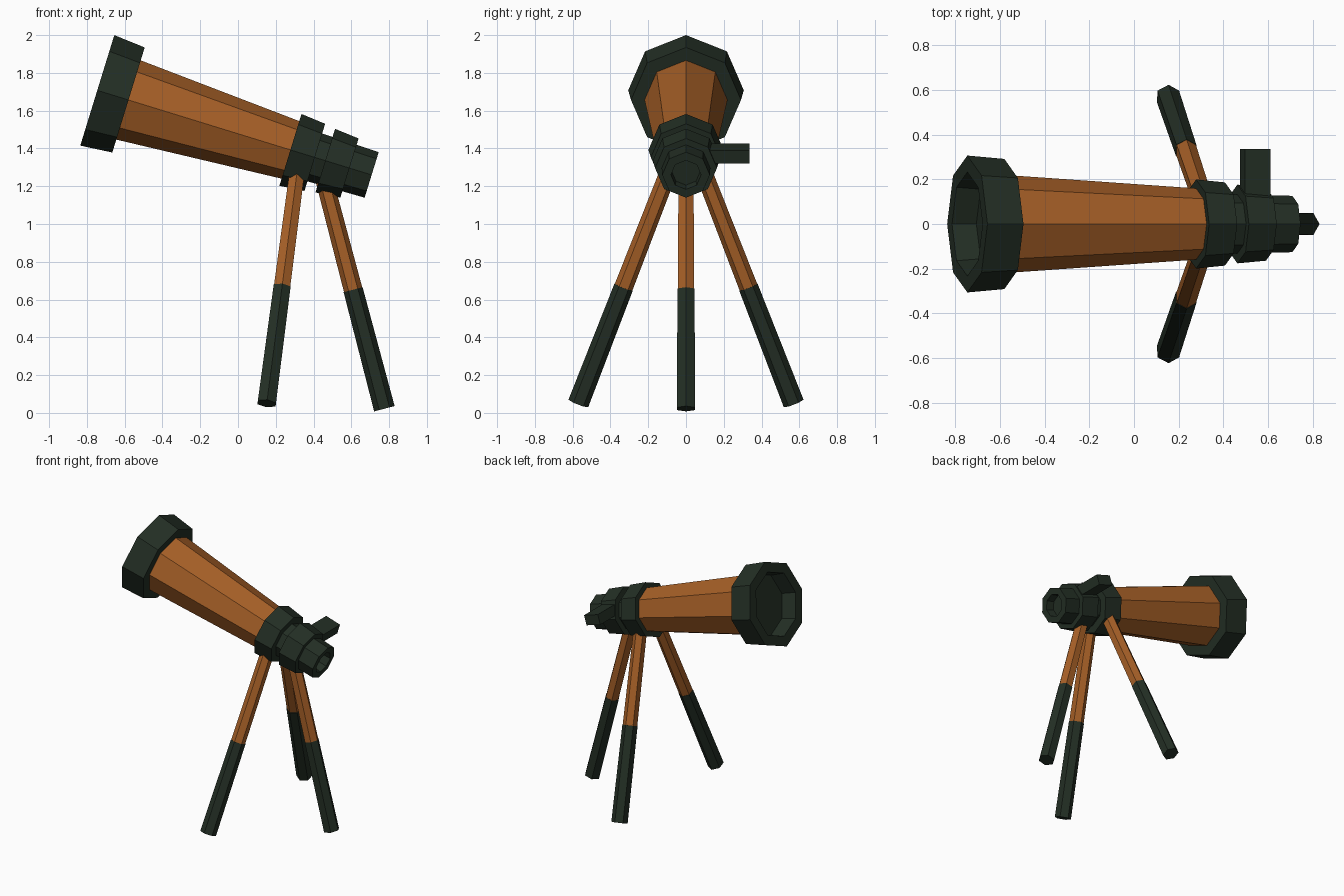
import bpy, bmesh, math
from mathutils import Vector, Matrix

if "Cube" in bpy.data.objects:
    bpy.data.objects.remove(bpy.data.objects["Cube"])


def material(name, rgb):
    m = bpy.data.materials.new(name)
    m.diffuse_color = (*rgb, 1)
    m.use_nodes = True
    m.node_tree.nodes["Principled BSDF"].inputs["Base Color"].default_value = m.diffuse_color
    return m


BRASS = material("warm brown", (0.38, 0.115, 0.02))
DARK = material("dark green", (0.017, 0.028, 0.018))


def finish(bm, name, mat):
    bmesh.ops.recalc_face_normals(bm, faces=bm.faces)
    me = bpy.data.meshes.new(name)
    bm.to_mesh(me)
    bm.free()
    me.materials.append(mat)
    ob = bpy.data.objects.new(name, me)
    bpy.context.collection.objects.link(ob)
    return ob


# Turned part: (distance, radius) profile around an axis, one corner towards ref
def turned(name, origin, axis, ref, profile, sides, mat):
    d = Vector(axis).normalized()
    u = Vector(ref)
    u = (u - d * u.dot(d)).normalized()
    v = d.cross(u)
    o = Vector(origin)
    bm = bmesh.new()
    rings = []
    for t, r in profile:
        ring = []
        for i in range(sides):
            a = 2 * math.pi * i / sides
            ring.append(bm.verts.new(o + d * t + (u * math.cos(a) + v * math.sin(a)) * r))
        rings.append(ring)
    for a, b in zip(rings, rings[1:]):
        for i in range(sides):
            j = (i + 1) % sides
            bm.faces.new((a[i], a[j], b[j], b[i]))
    bm.faces.new(rings[0])
    bm.faces.new(rings[-1])
    return finish(bm, name, mat)


# Telescope axis, running from the big lens down to the eyepiece
O = Vector((-0.745, 0, 1.7075))
D = Vector((0.9557, 0, -0.2945))
UP = Vector((0.2945, 0, 0.9557))

parts = [
    ("lens_hood", [(0.11, 0.22), (0, 0.232), (0, 0.306), (0.173, 0.291)], DARK),
    ("main_tube", [(0.15, 0.221), (1.09, 0.158)], BRASS),
    ("large_collar", [(1.07, 0.199), (1.205, 0.186)], DARK),
    ("small_collar", [(1.263, 0.176), (1.397, 0.164)], DARK),
    ("eyepiece", [(1.15, 0.134), (1.52, 0.126), (1.52, 0.08), (1.46, 0.075)], DARK),
]
for name, profile, mat in parts:
    turned(name, O, D, UP, profile, 8, mat)

# Side focus knob, a block tilted with the tube
bm = bmesh.new()
bmesh.ops.create_cube(bm, size=1)
rot = Matrix((D, (0, 1, 0), UP)).transposed().to_4x4()
bm.transform(Matrix.Translation((0.5425, 0.195, 1.3725)) @ rot @ Matrix.Diagonal((0.119, 0.28, 0.073, 1)))
finish(bm, "focus_knob", DARK)

# Tripod legs: foot, top, outward direction
legs = {
    "back_leg": ((0.775, 0, 0.022), (0.447, 0, 1.27), (1, 0, 0)),
    "left_leg": ((0.152, 0.57, 0.05), (0.312, 0.095, 1.27), (0, 1, 0)),
    "right_leg": ((0.152, -0.57, 0.05), (0.312, -0.095, 1.27), (0, -1, 0)),
}
for name, (foot, top, out) in legs.items():
    axis = Vector(top) - Vector(foot)
    split = axis.length * 0.505
    turned(name + "_lower", foot, axis, out, [(0, 0.056), (split, 0.052)], 6, DARK)
    turned(name + "_upper", foot, axis, out, [(split - 0.02, 0.05), (axis.length, 0.046)], 6, BRASS)
